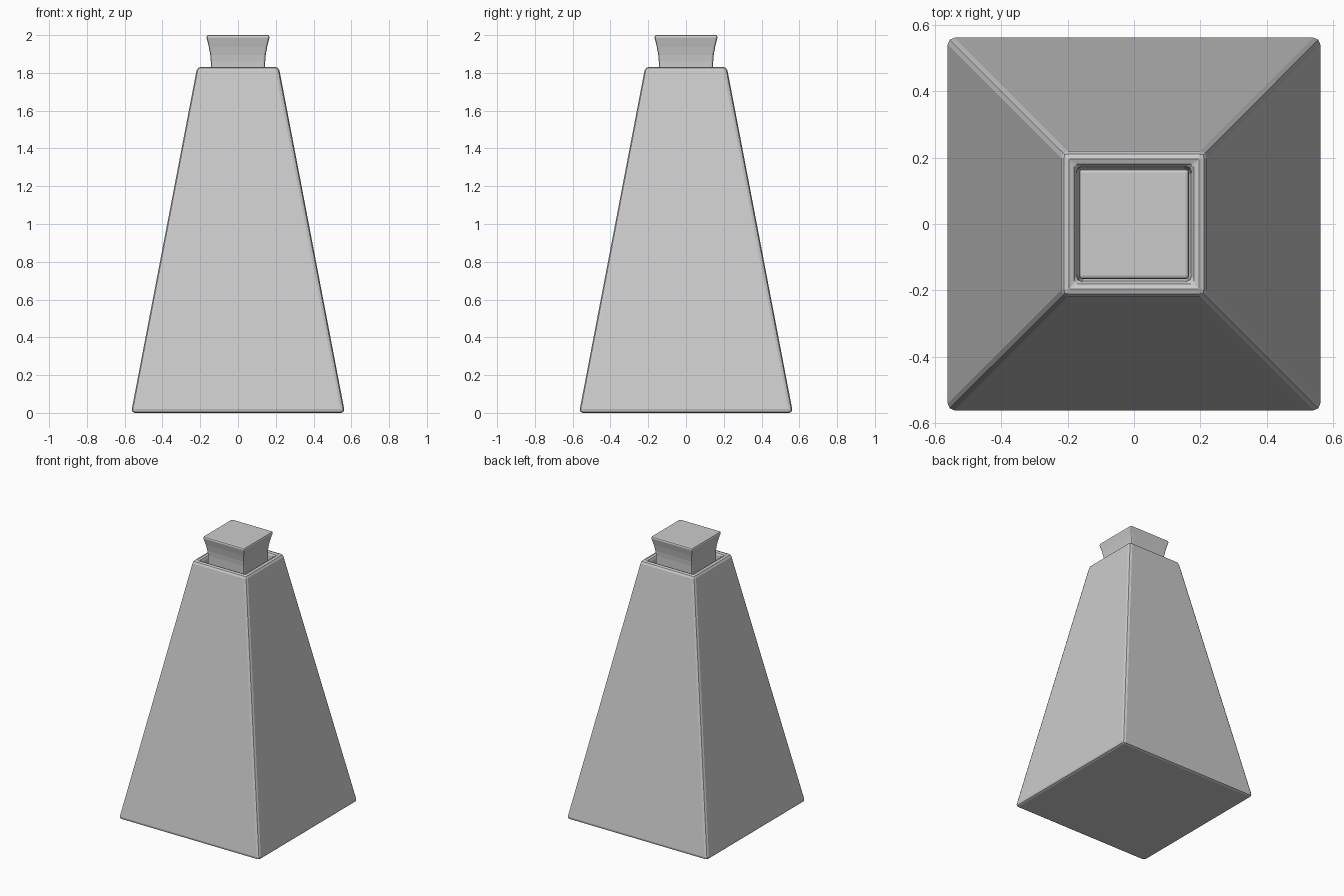
import bpy, bmesh

if "Cube" in bpy.data.objects:
    bpy.data.objects.remove(bpy.data.objects["Cube"])


def square_loft(name, profile, bevel, segments, angle):
    """Loft square rings of (half width, z), cap both ends, round the sharp edges."""
    bm = bmesh.new()
    rings = [[bm.verts.new((sx * h, sy * h, z))
              for sx, sy in ((-1, -1), (1, -1), (1, 1), (-1, 1))] for h, z in profile]
    for a, b in zip(rings, rings[1:]):
        for i in range(4):
            j = (i + 1) % 4
            bm.faces.new((a[i], a[j], b[j], b[i]))
    bm.faces.new(rings[0][::-1])
    bm.faces.new(rings[-1])
    bmesh.ops.recalc_face_normals(bm, faces=bm.faces)
    mesh = bpy.data.meshes.new(name)
    bm.to_mesh(mesh)
    bm.free()
    ob = bpy.data.objects.new(name, mesh)
    bpy.context.collection.objects.link(ob)
    mod = ob.modifiers.new("rounded_edges", 'BEVEL')
    mod.width = bevel
    mod.segments = segments
    mod.limit_method = 'ANGLE'
    mod.angle_limit = angle
    return ob


# Tapered bottle with a recessed mouth
square_loft("bottle_body",
            [(0.566, 0.0), (0.216, 1.832), (0.176, 1.832), (0.168, 1.72)],
            0.022, 2, 0.9)

# Flared stopper seated in the mouth
square_loft("stopper",
            [(0.144, 1.74), (0.144, 1.86), (0.147, 1.895), (0.155, 1.94),
             (0.166, 1.985), (0.166, 2.0)],
            0.01, 2, 0.9)
